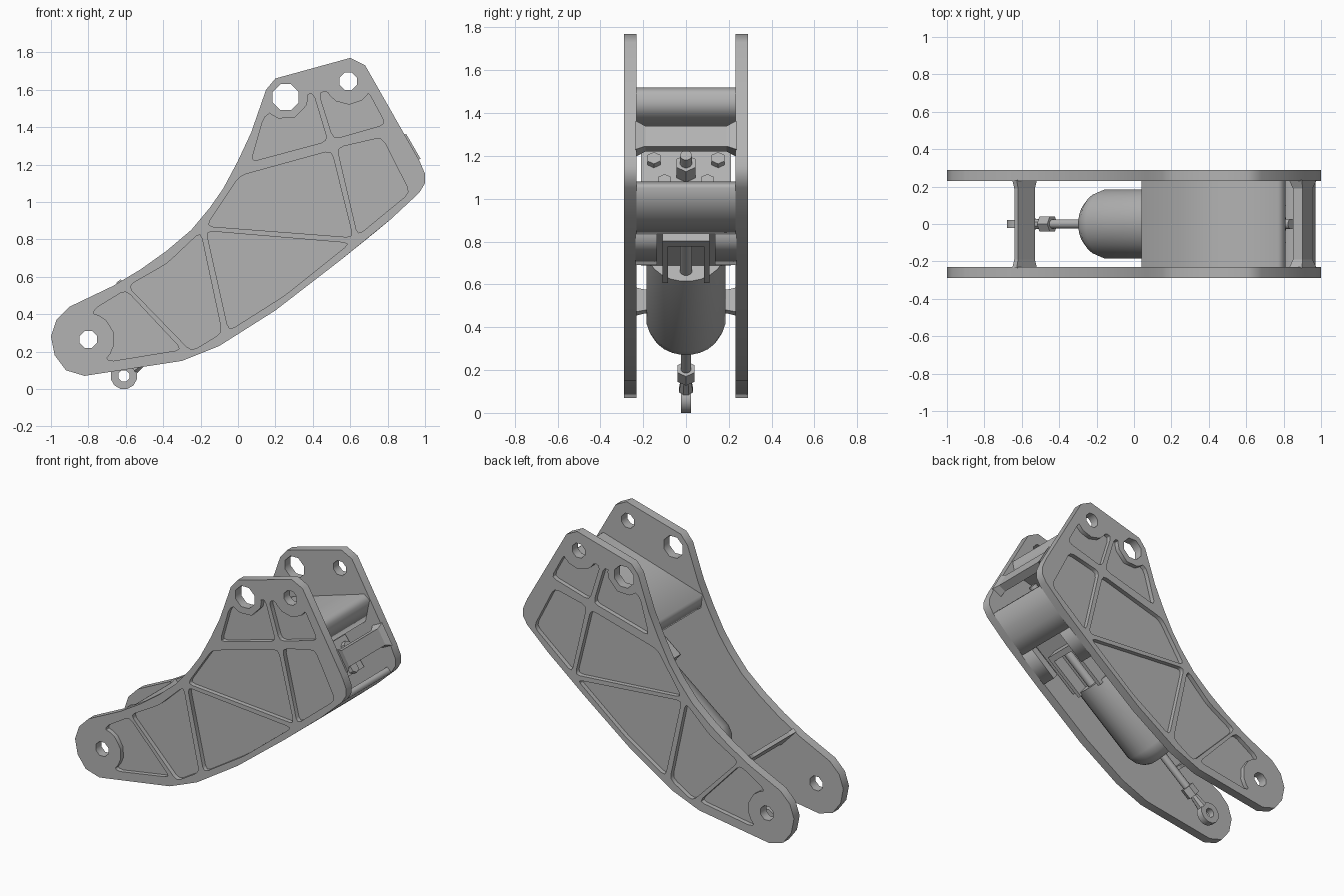
import bpy, bmesh, math
from mathutils import Vector, Matrix

old = bpy.data.objects.get("Cube")
if old:
    bpy.data.objects.remove(old, do_unlink=True)

grey = bpy.data.materials.new("machined_grey")
grey.use_nodes = True
colour = (0.45, 0.45, 0.45, 1)
grey.diffuse_color = colour
grey.node_tree.nodes["Principled BSDF"].inputs["Base Color"].default_value = colour


def add_object(name, mesh, smooth=False):
    mesh.materials.clear()
    mesh.materials.append(grey)
    obj = bpy.data.objects.new(name, mesh)
    bpy.context.collection.objects.link(obj)
    if smooth:
        bpy.ops.object.select_all(action='DESELECT')
        obj.select_set(True)
        bpy.context.view_layer.objects.active = obj
        bpy.ops.object.shade_smooth_by_angle(angle=math.radians(35))
    return obj


def finish(name, bm, smooth=False):
    bmesh.ops.recalc_face_normals(bm, faces=bm.faces)
    mesh = bpy.data.meshes.new(name)
    bm.to_mesh(mesh)
    bm.free()
    return add_object(name, mesh, smooth)


def circle(x, z, radius, sides=8):
    angles = [math.tau * (i + 0.5) / sides for i in range(sides)]
    return [(x + radius * math.cos(a), z + radius * math.sin(a)) for a in angles]


def rounded(corners, radius=0.035):
    """Replace every corner by a small three-point arc."""
    result = []
    for i, corner in enumerate(corners):
        p = Vector(corner)
        before = (Vector(corners[i - 1]) - p).normalized() * radius
        after = (Vector(corners[(i + 1) % len(corners)]) - p).normalized() * radius
        result += [p + before, p + (before + after) * 0.25, p + after]
    return result


def push_off(points, centre, radius, steps=6):
    """Bend an outline so it passes around a round boss."""
    result = []
    centre = Vector(centre)
    for i, start in enumerate(points):
        end = points[(i + 1) % len(points)]
        for k in range(steps):
            p = start.lerp(end, k / steps)
            away = p - centre
            if away.length < radius:
                p = centre + away.normalized() * radius
            result.append(p)
    return result


def flat_plate(name, loops, y, thickness):
    """Extruded x-z outline; the loops after the first are openings."""
    curve = bpy.data.curves.new(name, 'CURVE')
    curve.dimensions = '2D'
    curve.fill_mode = 'BOTH'
    curve.extrude = thickness / 2
    for loop in loops:
        spline = curve.splines.new('POLY')
        spline.points.add(len(loop) - 1)
        for point, (x, z) in zip(spline.points, loop):
            point.co = (x, z, 0, 1)
        spline.use_cyclic_u = True
    temp = bpy.data.objects.new(name, curve)
    mesh = bpy.data.meshes.new_from_object(temp)
    bpy.data.objects.remove(temp)
    mesh.transform(Matrix.Translation((0, y, 0)) @ Matrix.Rotation(math.pi / 2, 4, 'X'))
    return add_object(name, mesh)


def loft(name, rings, smooth=False):
    """Skin a list of equally sized point rings and cap both ends."""
    bm = bmesh.new()
    loops = [[bm.verts.new(p) for p in ring] for ring in rings]
    for a, b in zip(loops, loops[1:]):
        for i in range(len(a)):
            j = (i + 1) % len(a)
            bm.faces.new((a[i], a[j], b[j], b[i]))
    bm.faces.new(loops[0])
    bm.faces.new(loops[-1])
    return finish(name, bm, smooth)


def flared_bar(name, section, flare=1.4):
    """Cross member whose ends widen where they meet the side plates."""
    cx = sum(p[0] for p in section) / len(section)
    cz = sum(p[1] for p in section) / len(section)
    rings = []
    for y, s in ((-0.235, flare), (-0.19, 1), (0.19, 1), (0.235, flare)):
        rings.append([(cx + (x - cx) * s, y, cz + (z - cz) * s) for x, z in section])
    return loft(name, rings)


# Side plates
outline = [(-0.82, 0.07), (-0.3, 0.15), (-0.1, 0.23), (0.2, 0.42), (0.55, 0.69),
           (0.82, 0.91), (0.97, 1.05), (1, 1.1), (1, 1.15), (0.97, 1.22),
           (0.68, 1.73), (0.6, 1.77), (0.2, 1.66), (0.15, 1.6), (0.07, 1.37),
           (0, 1.22), (-0.08, 1.07), (-0.15, 0.97), (-0.25, 0.85), (-0.38, 0.74),
           (-0.52, 0.64), (-0.67, 0.55), (-0.9, 0.44), (-0.97, 0.37), (-1, 0.28),
           (-0.98, 0.18), (-0.92, 0.1)]
foot, pivot, tip = (-0.8, 0.265), (0.255, 1.56), (0.59, 1.645)
holes = [circle(*foot, 0.05), circle(*pivot, 0.075), circle(*tip, 0.05)]
pockets = [
    rounded([(-0.59, 0.55), (-0.25, 0.2), (-0.085, 0.3), (-0.2, 0.84), (-0.38, 0.67)]),
    rounded([(-0.17, 0.845), (-0.05, 0.31), (0.25, 0.5), (0.6, 0.78)]),
    rounded([(-0.17, 0.87), (0.615, 0.81), (0.5, 1.275), (0.01, 1.14)]),
    rounded([(0.53, 1.29), (0.64, 0.82), (0.92, 1.05), (0.77, 1.345)]),
    push_off(rounded([(-0.78, 0.42), (-0.6, 0.53), (-0.3, 0.21), (-0.7, 0.145)]), foot, 0.14),
    push_off(rounded([(0.07, 1.215), (0.48, 1.325), (0.4, 1.59), (0.14, 1.46)]), pivot, 0.12),
    push_off(rounded([(0.51, 1.335), (0.79, 1.415), (0.69, 1.6), (0.43, 1.59)]), tip, 0.125),
]
for side, sign in (("left", 1), ("right", -1)) and (("back", 1), ("front", -1)):
    flat_plate(side + "_plate_web", [outline] + holes, sign * 0.245, 0.03)
    flat_plate(side + "_plate_ribs", [outline] + holes + pockets, sign * 0.275, 0.03)

# Cross members between the plates
flat_plate("top_deck", [[(0.04, 1.3), (0.77, 1.52), (0.81, 1.49), (0.78, 1.34),
                         (0.72, 1.39), (0.05, 1.21)]], 0, 0.46)
flared_bar("upper_end_bar", [(0.955, 1.245), (0.9, 1.34), (0.85, 1.315), (0.905, 1.22)])
flared_bar("foot_web", [(-0.64, 0.56), (-0.62, 0.575), (-0.53, 0.48), (-0.55, 0.465)], 1.2)
flat_plate("belly_panel", [[(0.73, 0.835), (0.82, 0.91), (0.97, 1.05), (0.94, 1.08),
                            (0.8, 0.95), (0.7, 0.87)]], 0, 0.46)
for side in (-1, 1):
    flat_plate("belly_slot_edge", [[(0.55, 0.69), (0.73, 0.835), (0.7, 0.87), (0.52, 0.73)]],
               side * 0.185, 0.1)

# Actuator frame: distances run along its sloping axis from the rod eye
eye = Vector((-0.61, 0, 0.07))
slope = math.radians(38)
axis_frame = Matrix.Translation(eye) @ Matrix.Rotation(-slope, 4, 'Y')


def turned(name, profile, sides=24, y=0, rise=0, smooth=True):
    """Lathe (distance, radius) pairs around the actuator axis."""
    rings = []
    for t, r in profile:
        rings.append([axis_frame @ Vector((t, y + a, rise + b))
                      for a, b in circle(0, 0, r, sides)])
    return loft(name, rings, smooth)


def block(name, t, y, rise):
    """Box given by its (low, high) limits in the actuator frame."""
    bm = bmesh.new()
    bmesh.ops.create_cube(bm, size=1)
    limits = (t, y, rise)
    for v in bm.verts:
        v.co = axis_frame @ Vector([lim[c > 0] for lim, c in zip(limits, v.co)])
    return finish(name, bm)


# Rod and cylinder
flat_plate("rod_eye", [circle(eye.x, eye.z, 0.072, 12), circle(eye.x, eye.z, 0.032, 8)], 0, 0.045)
turned("rod_eye_shank", [(0.06, 0.035), (0.15, 0.025)], 8)
turned("lock_nut", [(0.15, 0.045), (0.22, 0.045)], 6, smooth=False)
turned("piston_rod", [(0.1, 0.025), (0.5, 0.025)], 12)
turned("cylinder_body", [(0.48, 0.1), (0.5, 0.135), (0.54, 0.168), (0.59, 0.185), (1.12, 0.185)])

# Rear housing, clevis and fasteners
block("rear_housing", (1.12, 1.7), (-0.21, 0.21), (-0.09, 0.14))
for side in (-1, 1):
    block("clevis_cheek", (1.1, 1.4), sorted((side * 0.085, side * 0.11)), (-0.18, -0.08))
    turned("housing_bolt_upper", [(1.7, 0.035), (1.73, 0.035)], 6, side * 0.15, 0.07, False)
    turned("housing_bolt_lower", [(1.7, 0.035), (1.73, 0.035)], 6, side * 0.1, -0.06, False)
block("clevis_end", (1.38, 1.42), (-0.11, 0.11), (-0.18, -0.08))
turned("clevis_link", [(1.1, 0.03), (1.4, 0.03)], 12, rise=-0.12)
turned("rear_hex_fitting", [(1.7, 0.05), (1.78, 0.05)], 6, smooth=False)
turned("rear_stem", [(1.78, 0.028), (1.84, 0.028)], 12)
